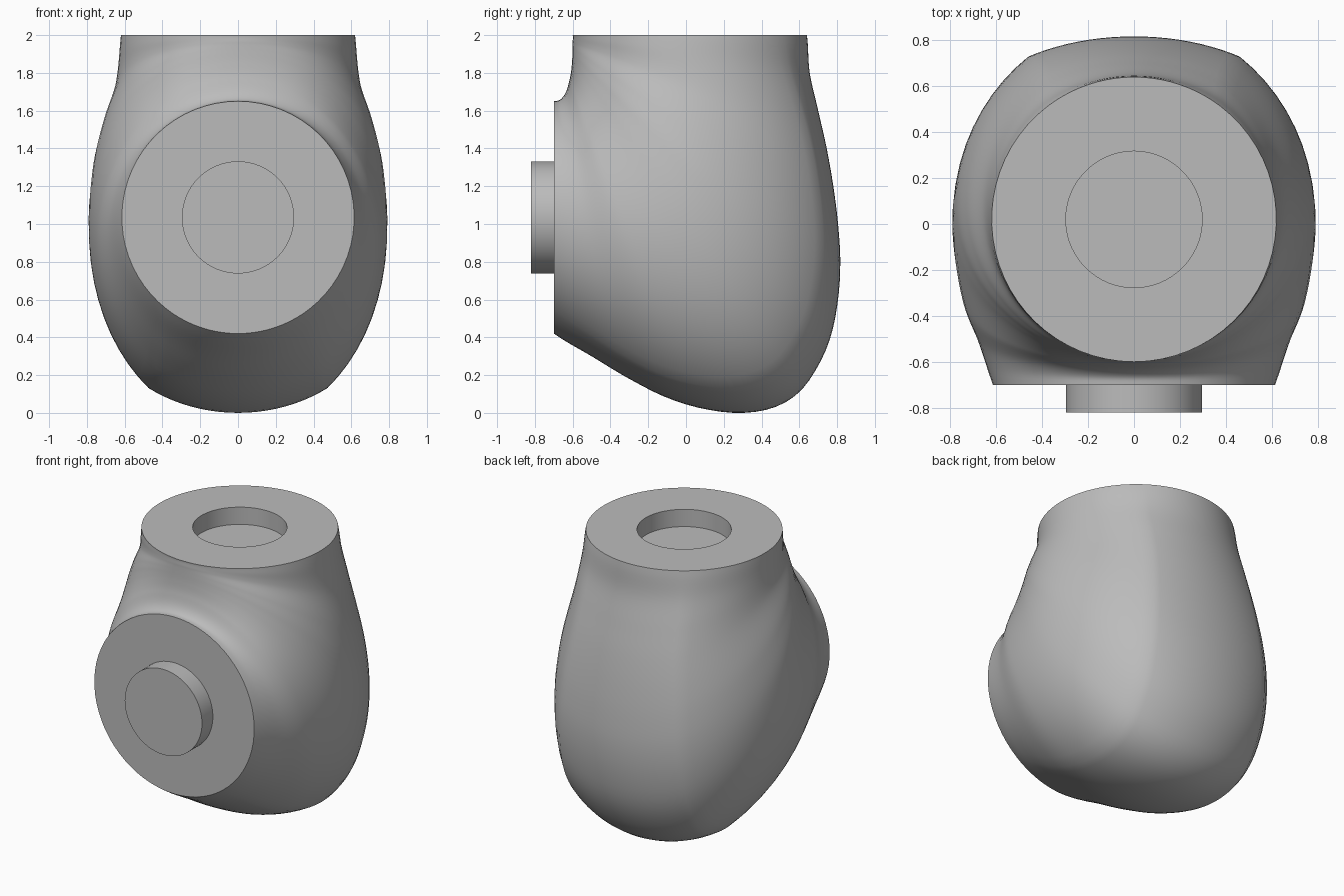
import bpy, bmesh, math
from math import sin, cos, pi, radians, atan2, hypot

if "Cube" in bpy.data.objects:
    bpy.data.objects.remove(bpy.data.objects["Cube"], do_unlink=True)

grey = bpy.data.materials.new("plain grey")
grey.use_nodes = True
grey.diffuse_color = (0.5, 0.5, 0.5, 1)
grey.node_tree.nodes["Principled BSDF"].inputs["Base Color"].default_value = (0.5, 0.5, 0.5, 1)

# Section planes fan around the x-parallel line where the top and front faces meet
PIVOT_Y, PIVOT_Z = -0.7, 2.0
PEG_R, PEG_DEPTH = 0.297, 0.12


def polar(points):
    return [(atan2(PIVOT_Z - z, y - PIVOT_Y), hypot(y - PIVOT_Y, z - PIVOT_Z)) for y, z in points]


def interpolate(table, a):
    """Smooth cubic interpolation through (angle, value) pairs."""
    n = len(table)
    i = max(k for k in range(n - 1) if k == 0 or table[k][0] <= a + 1e-9)

    def slope(k):
        lo, hi = table[max(k - 1, 0)], table[min(k + 1, n - 1)]
        return (hi[1] - lo[1]) / (hi[0] - lo[0])
    (x0, v0), (x1, v1) = table[i], table[i + 1]
    h = x1 - x0
    t = (a - x0) / h
    return ((2*t**3 - 3*t**2 + 1) * v0 + (t**3 - 2*t**2 + t) * h * slope(i)
            + (3*t**2 - 2*t**3) * v1 + (t**3 - t**2) * h * slope(i + 1))


outer = polar([(.64, 2), (.655, 1.8), (.7, 1.6), (.745, 1.4), (.78, 1.2), (.805, 1), (.817, .8),
               (.805, .6), (.765, .4), (.7, .25), (.6, .11), (.47, .03), (.3, 0), (.1, .02),
               (-.1, .08), (-.3, .18), (-.5, .3), (-.7, .42)])
inner = polar([(-.6, 2), (-.6, 1.96), (-.601, 1.91), (-.604, 1.85), (-.615, 1.77),
               (-.64, 1.69), (-.668, 1.657), (-.7, 1.65)])
width = [(radians(d), w) for d, w in [(0, .62), (20, .65), (35, .73), (45, .775), (57, .79),
                                      (70, .75), (80, .675), (90, .615)]]

# Angles round a section, with a vertex exactly on the soft crease of the outer cap
CREASE = math.asin(0.61)
half = [CREASE * i / 10 for i in range(10)] + [CREASE + (pi - CREASE) * i / 26 for i in range(27)]
phis = half + [-p for p in half[-2:0:-1]]


def section(a):
    far, near, w = (interpolate(t, a) for t in (outer, inner, width))
    mid, size = (far + near) / 2, (far - near) / 2
    long = size + 0.1 * sin(2 * a)
    ring = []
    for p in phis:
        if abs(p) < CREASE:
            corner = long * cos(CREASE)
            s = corner + (size - corner) * (cos(p) - cos(CREASE)) / (1 - cos(CREASE))
        else:
            s = (long if cos(p) > 0 else size) * cos(p)
        r = mid + s
        ring.append((w * sin(p), PIVOT_Y + r * cos(a), PIVOT_Z - r * sin(a)))
    return ring


def finish(bm, name):
    bmesh.ops.recalc_face_normals(bm, faces=bm.faces)
    mesh = bpy.data.meshes.new(name)
    bm.to_mesh(mesh)
    bm.free()
    mesh.materials.append(grey)
    ob = bpy.data.objects.new(name, mesh)
    bpy.context.collection.objects.link(ob)
    bpy.ops.object.select_all(action='DESELECT')
    ob.select_set(True)
    bpy.context.view_layer.objects.active = ob
    bpy.ops.object.shade_smooth_by_angle(angle=radians(40))


def bridge(bm, a, b):
    for i in range(len(a)):
        j = (i + 1) % len(a)
        bm.faces.new((a[i], a[j], b[j], b[i]))


# Elbow body, swept from the socket in the top face to the front face
bm = bmesh.new()
STEPS = 64
loops = [[(PEG_R * sin(p), 0.02 + PEG_R * cos(p), z) for p in phis] for z in (2 - PEG_DEPTH, 2)]
loops += [section(pi / 2 * i / STEPS) for i in range(STEPS + 1)]
rings = [[bm.verts.new(c) for c in loop] for loop in loops]
for a, b in zip(rings, rings[1:]):
    bridge(bm, a, b)
bm.faces.new(rings[0])
bm.faces.new(rings[-1])
finish(bm, "elbow_body")

# Round peg on the front face
bm = bmesh.new()
rings = [[bm.verts.new((PEG_R * sin(2*pi*i/64), y, 1.035 + PEG_R * cos(2*pi*i/64))) for i in range(64)]
         for y in (-0.7, -0.7 - PEG_DEPTH)]
bridge(bm, *rings)
for ring in rings:
    bm.faces.new(ring)
finish(bm, "front_peg")
